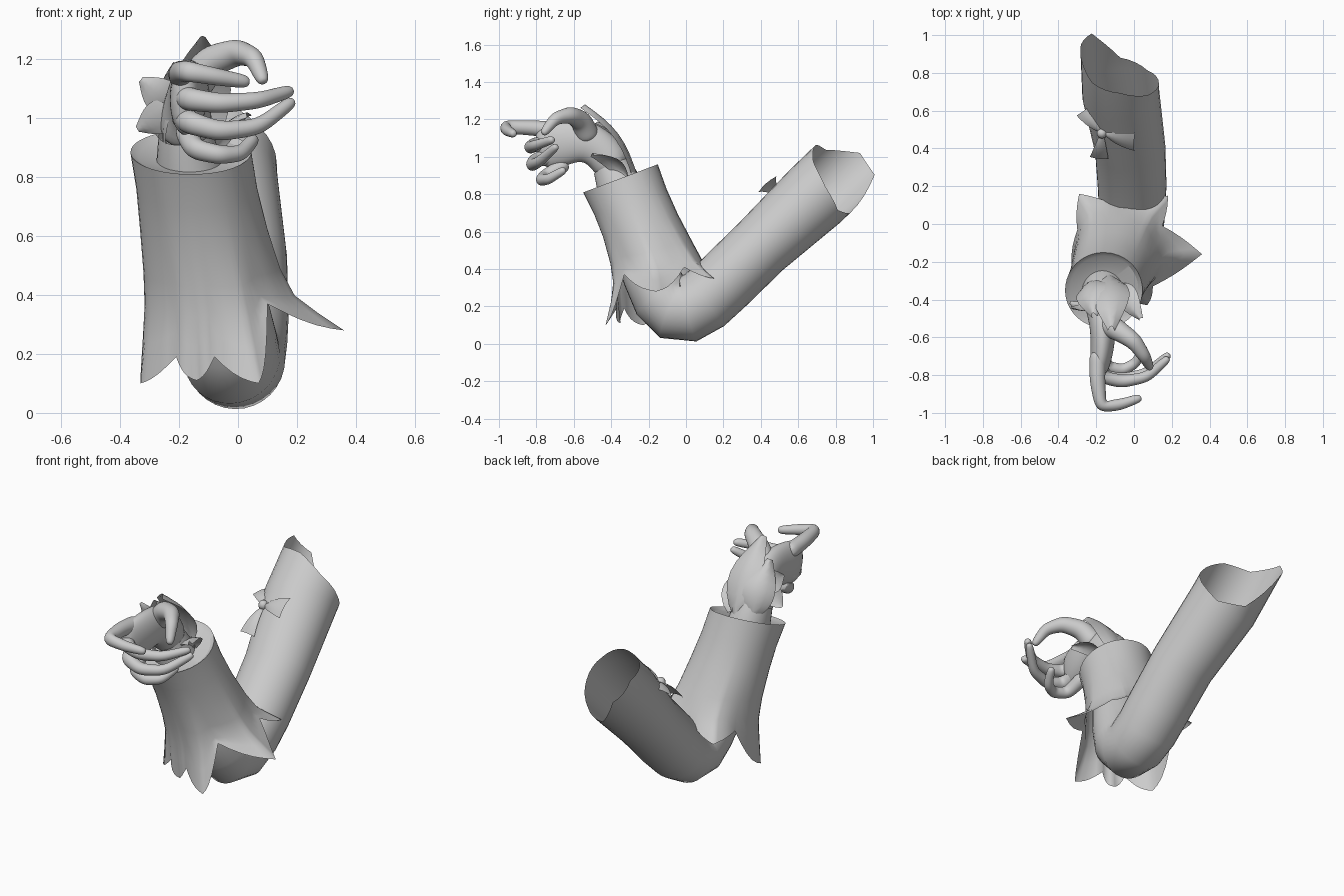
import bpy, math
from mathutils import Vector as V

if "Cube" in bpy.data.objects:
    bpy.data.objects.remove(bpy.data.objects["Cube"])

grey = bpy.data.materials.new("plain grey")
grey.use_nodes = True
COLOUR = (0.6, 0.6, 0.6, 1)
grey.diffuse_color = COLOUR
grey.node_tree.nodes["Principled BSDF"].inputs["Base Color"].default_value = COLOUR


def build(name, rows, closed=True, caps=False, levels=0, sharp=40):
    """Skin a list of equal-length point rows into a smooth object."""
    n = len(rows[0])
    verts = [p for row in rows for p in row]
    faces = []
    for r in range(len(rows) - 1):
        for i in range(n if closed else n - 1):
            j = (i + 1) % n
            faces.append((r * n + i, r * n + j, (r + 1) * n + j, (r + 1) * n + i))
    if caps:
        faces.append(tuple(range(n))[::-1])
        faces.append(tuple(range(len(verts) - n, len(verts))))
    mesh = bpy.data.meshes.new(name)
    mesh.from_pydata(verts, [], faces)
    mesh.materials.append(grey)
    ob = bpy.data.objects.new(name, mesh)
    bpy.context.collection.objects.link(ob)
    if levels:
        mod = ob.modifiers.new("smooth", "SUBSURF")
        mod.levels = mod.render_levels = levels
    bpy.ops.object.select_all(action="DESELECT")
    ob.select_set(True)
    bpy.context.view_layer.objects.active = ob
    bpy.ops.object.shade_smooth_by_angle(angle=math.radians(sharp))


def rings(path, ref, n):
    """Elliptical rings along a path of (x, y, z, radius along ref, other radius)."""
    pts = [V(p[:3]) for p in path]
    out = []
    for k, p in enumerate(path):
        t = (pts[min(k + 1, len(pts) - 1)] - pts[max(k - 1, 0)]).normalized()
        u = (V(ref) - t * t.dot(V(ref))).normalized()
        w = t.cross(u)
        angles = [2 * math.pi * i / n for i in range(n)]
        out.append([pts[k] + u * p[3] * math.cos(a) + w * p[4] * math.sin(a) for a in angles])
    return out


def digit(name, points, r0, r1, ref):
    """Tapered finger with a rounded tip."""
    pts = [V(p) for p in points]
    path = []
    for k, p in enumerate(pts):
        r = r0 + (r1 - r0) * k / (len(pts) - 1)
        path.append((*p, r, r))
        if k < len(pts) - 1:
            r = r0 + (r1 - r0) * (k + .5) / (len(pts) - 1)
            path.append((*((p + pts[k + 1]) / 2), r * .97, r * .97))
    tip = pts[-1] + (pts[-1] - pts[-2]).normalized() * r1 * .8
    path.append((*tip, r1 * .55, r1 * .55))
    build(name, rings(path, ref, 8), caps=True, levels=2, sharp=80)


def leaf(name, base, tip, side, width, bulge, blunt=.1):
    """Curved petal bulging toward side x along; blunt sets how wide the tip stays."""
    base, tip = V(base), V(tip)
    along = tip - base
    side = V(side)
    side = (side - along * side.dot(along) / along.length_squared).normalized()
    out = side.cross(along).normalized()
    rows = []
    for k in range(9):
        t = k / 8
        half = width * (math.sin(math.pi * t ** .8) * (1 - blunt) + blunt * t + .08)
        rows.append([base + along * t + side * half * s
                     + out * bulge * (math.sin(math.pi * t) - s * s * .6)
                     for s in (-1, -.5, 0, .5, 1)])
    build(name, rows, closed=False, sharp=60)


# Bent arm: open at the shoulder, through the elbow, up to the wrist
arm = rings([(-.07, .69, .79, .205, .195), (-.02, .4, .52, .187, .172),
             (-.01, .2, .325, .182, .172), (-.01, .1, .235, .177, .174),
             (-.01, .01, .185, .17, .178), (-.02, -.07, .19, .165, .172),
             (-.03, -.13, .245, .162, .16), (-.06, -.19, .37, .16, .15),
             (-.11, -.29, .62, .13, .13), (-.17, -.36, .86, .11, .12),
             (-.18, -.4, .95, .09, .1)], (1, 0, 0), 32)
rim = [.05, .1, .19, .23, .36, .33, .08, .02]
axis = V((-.03, .72, .69))
edge = []
for i, p in enumerate(arm[0]):
    f = i / 4
    a, b = rim[int(f) % 8], rim[(int(f) + 1) % 8]
    edge.append(p + axis * (a + (b - a) * (f % 1)))
build("bent_arm", [edge] + arm, sharp=60)

# Flared sleeve with a pointed petal hem: alternating tips and notches
hem_keys = [(.36, -.16, .28), (.15, -.01, .41), (.18, .15, .35), (-.08, .09, .43),
            (-.29, .16, .35), (-.3, -.03, .36), (-.33, -.23, .1), (-.21, -.33, .19),
            (-.14, -.35, .11), (-.08, -.37, .19), (.07, -.43, .1), (.1, -.33, .37)]
top, bottom = V((-.16, -.35, .885)), V((-.08, -.14, .39))
hem = []
for k, key in enumerate(hem_keys):
    a, b = V(key), V(hem_keys[(k + 1) % len(hem_keys)])
    for s in range(5):
        t = s / 5
        p = a.lerp(b, t)
        swell = math.sin(math.pi * t)
        p.z -= .22 * abs(a.z - b.z) * swell
        flat = V((p.x - bottom.x, p.y - bottom.y, 0)).normalized()
        hem.append(p + flat * .012 * swell)
angles = [math.atan2(p.y - bottom.y, p.x - bottom.x) for p in hem]


def sleeve_ring(t, rx, ry, tilt, flare=0):
    c = top.lerp(bottom, t)
    back = V((0, math.cos(tilt), math.sin(tilt)))
    return [(c + V((rx * math.cos(a), 0, 0)) + back * ry * math.sin(a)).lerp(h, flare)
            for a, h in zip(angles, hem)]


cuff = sleeve_ring(0, .205, .213, .36)
build("flared_sleeve", [cuff, sleeve_ring(.25, .205, .205, .34),
                        sleeve_ring(.5, .213, .208, .3, .02),
                        sleeve_ring(.75, .22, .222, .25, .1),
                        sleeve_ring(.9, .225, .234, .2, .25),
                        sleeve_ring(.92, .226, .236, .2, .58), hem], sharp=60)

# Cuff closed inward around the wrist
build("cuff_lining", [cuff, sleeve_ring(.03, .18, .187, .36),
                      sleeve_ring(.045, .08, .09, .36)], sharp=30)

# Palm
palm = [(-.18, -.37, .92, .1, .11), (-.175, -.43, 1.02, .088, .11),
        (-.165, -.53, 1.09, .072, .118), (-.165, -.64, 1.08, .066, .128),
        (-.18, -.74, 1.06, .058, .13), (-.185, -.8, 1.05, .035, .105)]
build("palm", rings(palm, (1, 0, 0), 12), caps=True, levels=2, sharp=80)

# Fingers curling toward the left, and an arched thumb
up = (0, 0, 1)
digit("index_finger", [(-.19, -.67, 1.14), (-.195, -.82, 1.155), (-.175, -.97, 1.16),
                       (-.07, -.955, 1.14), (.02, -.925, 1.125)], .052, .026, up)
digit("middle_finger", [(-.19, -.67, 1.08), (-.17, -.81, 1.065), (-.06, -.835, 1.05),
                        (.07, -.81, 1.06), (.17, -.72, 1.09)], .05, .025, up)
digit("ring_finger", [(-.19, -.66, 1.01), (-.165, -.805, .985), (-.06, -.825, .955),
                      (.07, -.79, .97), (.175, -.7, 1.05)], .05, .025, up)
digit("little_finger", [(-.18, -.63, .97), (-.15, -.755, .895), (-.06, -.775, .875),
                        (.01, -.735, .88), (.05, -.66, .925)], .046, .025, up)
digit("thumb", [(-.16, -.52, 1.1), (-.09, -.56, 1.195), (0, -.62, 1.225),
                (.055, -.7, 1.205), (.082, -.755, 1.135)], .075, .026, (0, 1, 0))

# Leafy frill around the wrist
leaf("frill_back", (-.13, -.26, .9), (-.12, -.54, 1.28), (-1, 0, 0), .1, .05)
leaf("frill_right", (-.22, -.29, .9), (-.22, -.47, 1.19), (-1, -.6, 0), .085, .05)
leaf("frill_left", (-.07, -.31, .9), (.03, -.5, 1.02), (-1, -.5, -.5), .06, .03)
leaf("frill_front", (-.25, -.38, .88), (-.22, -.5, 1.08), (0, -1, -.5), .06, .02)
for name, tip in (("upper", (-.33, -.45, 1.13)), ("lower", (-.34, -.42, .96))):
    leaf("wrist_bow_" + name, (-.21, -.43, 1.04), tip, (.1, -.3, 1), .06, .015)

# Ribbon bow on the upper arm
knot = V((-.17, .48, .81))
for name, tip, side, width in (("right_loop", (-.265, .6, .83), (.8, .3, .3), .055),
                               ("left_loop", (0, .43, .86), (0, -.7, -.6), .065),
                               ("tail", (-.185, .345, .69), (-.8, -.3, -.3), .05)):
    leaf("ribbon_" + name, knot, tip, side, width, .015, .9)
bpy.ops.mesh.primitive_uv_sphere_add(segments=10, ring_count=6, radius=.028, location=knot)
bpy.context.object.name = "ribbon_knot"
bpy.context.object.data.materials.append(grey)
bpy.ops.object.shade_smooth_by_angle(angle=math.radians(60))
